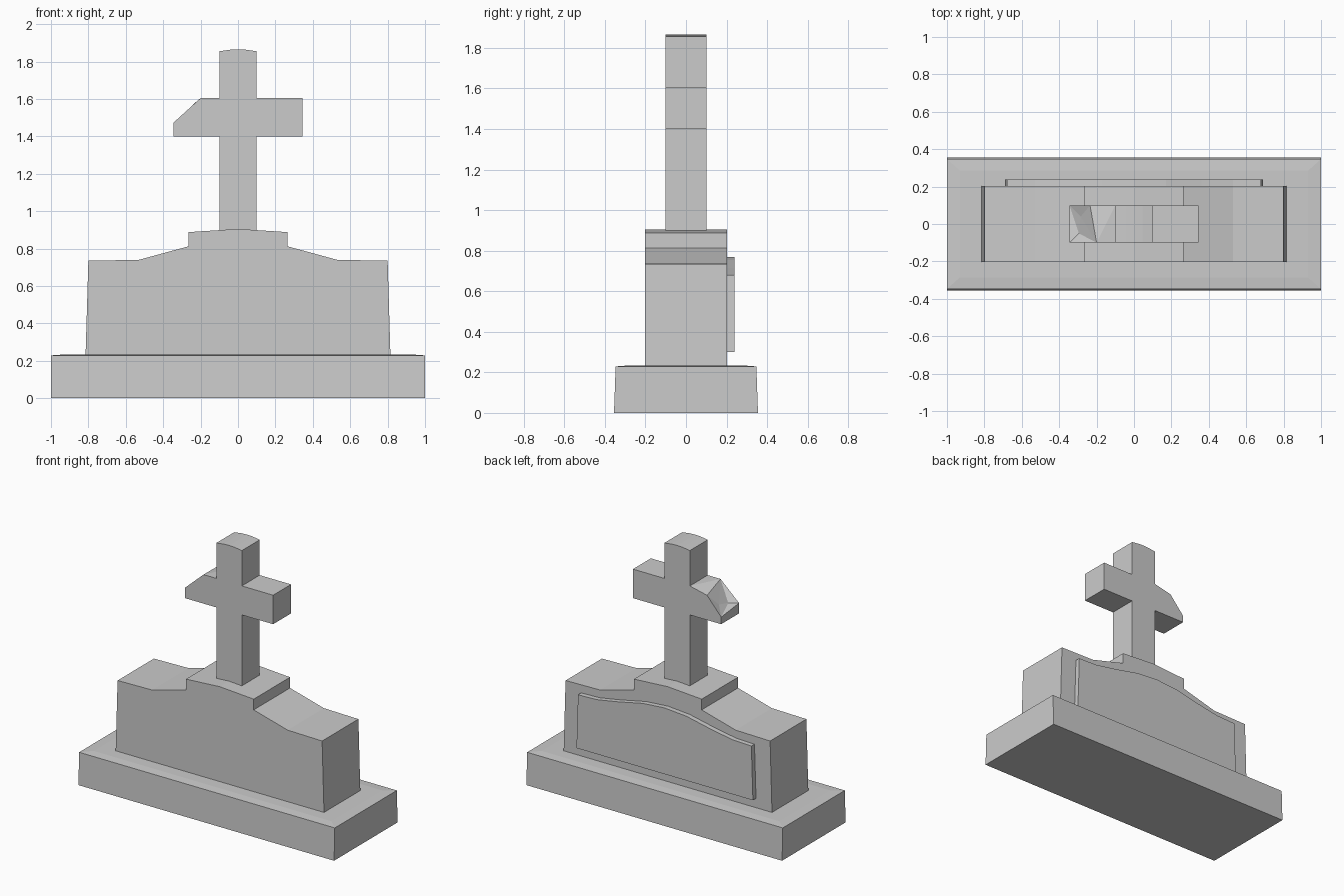
import bpy
import bmesh

if "Cube" in bpy.data.objects:
    bpy.data.objects.remove(bpy.data.objects["Cube"])


def make(name, verts, faces):
    bm = bmesh.new()
    vs = [bm.verts.new(v) for v in verts]
    for f in faces:
        bm.faces.new([vs[i] for i in f])
    bmesh.ops.recalc_face_normals(bm, faces=bm.faces)
    me = bpy.data.meshes.new(name)
    bm.to_mesh(me)
    bm.free()
    ob = bpy.data.objects.new(name, me)
    bpy.context.collection.objects.link(ob)
    return ob


def extrude(name, pts, y0, y1):
    """Extrude an x-z outline between two y values."""
    n = len(pts)
    verts = [(x, y, z) for y in (y0, y1) for x, z in pts]
    sides = [(i, (i + 1) % n, n + (i + 1) % n, n + i) for i in range(n)]
    return make(name, verts, sides + [tuple(range(n)), tuple(range(n, 2 * n))])


def mirrored(half):
    """Mirror a right-half outline (bottom to top) across x = 0."""
    return half + [(-x, z) for x, z in reversed(half) if x > 0]


def stacked(name, levels):
    """Stack rectangles given as (half x, half y, z)."""
    verts, faces = [], [(0, 1, 2, 3)]
    for hx, hy, z in levels:
        verts += [(-hx, -hy, z), (hx, -hy, z), (hx, hy, z), (-hx, hy, z)]
    for k in range(len(levels) - 1):
        a = 4 * k
        faces += [(a + i, a + (i + 1) % 4, a + 4 + (i + 1) % 4, a + 4 + i) for i in range(4)]
    t = 4 * (len(levels) - 1)
    faces.append((t, t + 1, t + 2, t + 3))
    return make(name, verts, faces)


# Plinth with gently raised top
stacked("plinth", [(1.0, 0.355, 0), (1.0, 0.347, 0.229), (0.93, 0.285, 0.234)])

# Shouldered headstone
extrude("headstone", mirrored([(0.815, 0.23), (0.80, 0.735), (0.53, 0.74),
                               (0.265, 0.812), (0.265, 0.888), (0, 0.905)]), -0.203, 0.203)

# Raised panel on the back
extrude("back_panel", mirrored([(0.69, 0.30), (0.678, 0.68), (0.53, 0.685), (0.36, 0.715),
                                (0.17, 0.755), (0, 0.768)]), 0.19, 0.238)

# Cross post and intact arm
extrude("cross", [(-0.1, 0.88), (0.1, 0.88), (0.1, 1.4), (0.345, 1.4), (0.345, 1.605),
                  (0.1, 1.605), (0.1, 1.855), (0.045, 1.863), (0, 1.865), (-0.045, 1.863),
                  (-0.1, 1.855)], -0.1, 0.1)

# Broken arm with a chipped, hollowed end
make("broken_arm", [
    (-0.1, -0.1, 1.4), (-0.1, 0.1, 1.4), (-0.1, 0.1, 1.605), (-0.1, -0.1, 1.605),
    (-0.345, -0.1, 1.4), (-0.345, 0.1, 1.4),
    (-0.345, 0.1, 1.45), (-0.345, -0.1, 1.473),
    (-0.235, 0.1, 1.575), (-0.2, -0.1, 1.605),
    (-0.285, 0.04, 1.50), (-0.295, -0.05, 1.48)],
    [(0, 1, 2, 3), (0, 1, 5, 4), (4, 5, 6, 7), (0, 4, 7, 9, 3), (1, 2, 8, 6, 5),
     (2, 3, 9), (2, 9, 8), (8, 9, 10), (8, 10, 6), (10, 11, 6), (11, 7, 6),
     (11, 9, 7), (10, 9, 11)])
